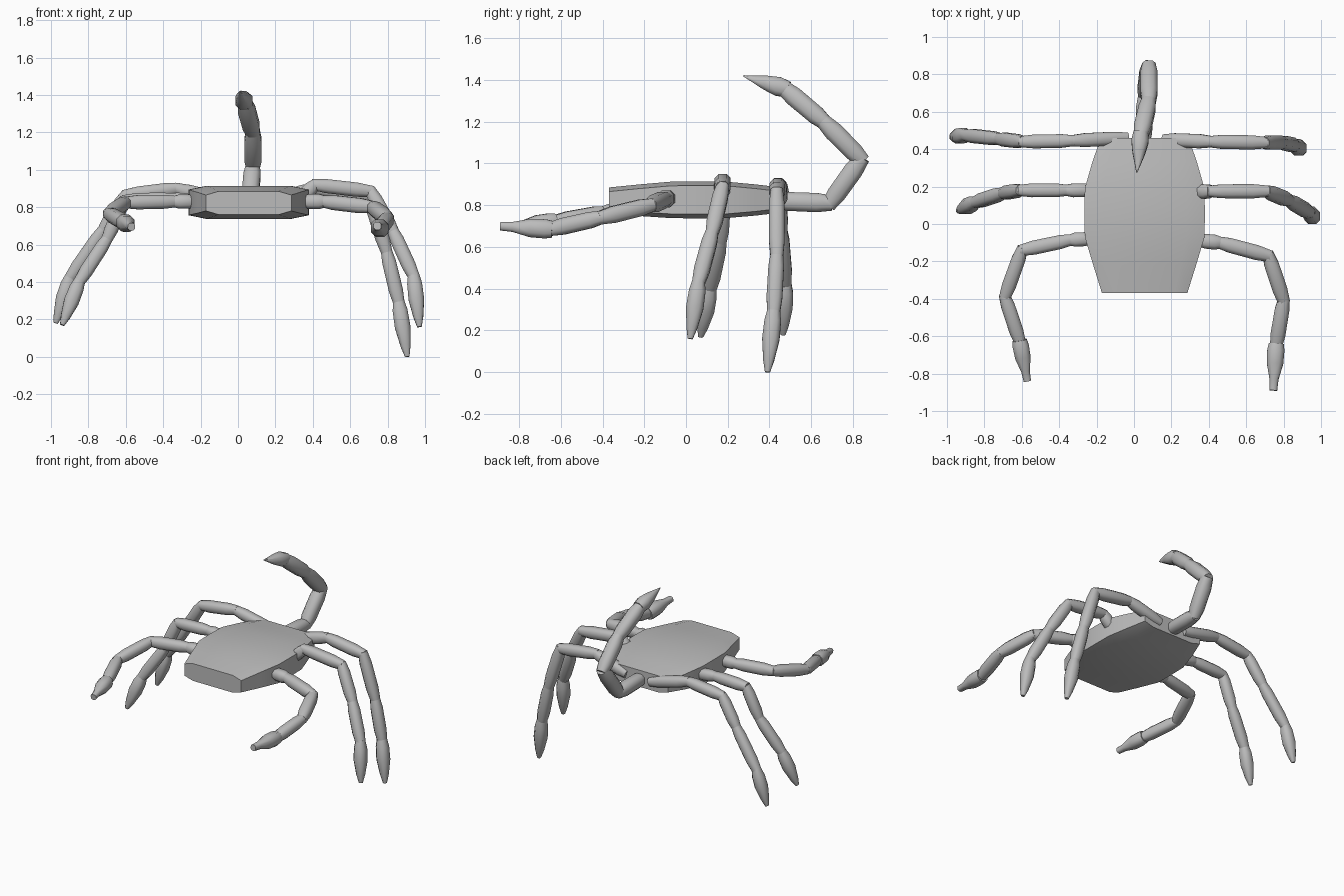
import bpy, bmesh
from mathutils import Vector

grey = bpy.data.materials.new("grey shell")
grey.diffuse_color = (0.5, 0.5, 0.5, 1)


def finish(name, bm, angle):
    bmesh.ops.recalc_face_normals(bm, faces=bm.faces)
    mesh = bpy.data.meshes.new(name)
    bm.to_mesh(mesh)
    bm.free()
    mesh.materials.append(grey)
    ob = bpy.data.objects.new(name, mesh)
    bpy.context.collection.objects.link(ob)
    bpy.ops.object.select_all(action='DESELECT')
    ob.select_set(True)
    bpy.context.view_layer.objects.active = ob
    bpy.ops.object.shade_smooth_by_angle(angle=angle)
    return ob


def loft(bm, rings):
    rows = [[bm.verts.new(p) for p in r] for r in rings]
    n = len(rows[0])
    for a, b in zip(rows, rows[1:]):
        for i in range(n):
            j = (i + 1) % n
            bm.faces.new((a[i], a[j], b[j], b[i]))
    bm.faces.new(rows[0])
    bm.faces.new(rows[-1])


# chamfered square cross-section
C = 0.5
SECTION = [(1, C), (C, 1), (-C, 1), (-1, C), (-1, -C), (-C, -1), (C, -1), (1, -C)]


def segment(bm, a, b, ref, size, profile):
    a, b = Vector(a), Vector(b)
    d = (b - a).normalized()
    u = (ref - d * ref.dot(d)).normalized()
    v = d.cross(u)
    loft(bm, [[a.lerp(b, t) + (u * x + v * y) * size * s for x, y in SECTION]
              for t, s in profile])


LINK = [(-0.06, 0.75), (0.2, 0.98), (0.75, 1.0), (1.04, 0.78)]
CLAW = [(-0.06, 0.75), (0.15, 1.05), (0.45, 1.1), (0.8, 0.7), (1.0, 0.32)]
PINCER = [(-0.04, 1.0), (0.1, 1.15), (0.4, 1.1), (0.75, 0.6), (1.0, 0.52)]
STING = [(-0.1, 0.85), (0.15, 1.0), (0.45, 0.75), (1.0, 0.06)]


def limb(name, points, ref, size, end):
    bm = bmesh.new()
    last = len(points) - 2
    for i, (a, b) in enumerate(zip(points, points[1:])):
        segment(bm, a, b, Vector(ref), size, end if i == last else LINK)
    finish(name, bm, 0.9)


# body: flat shell, widest in the middle
bm = bmesh.new()
rings = []
for y, w, lo, hi in [(-0.37, 0.228, 0.76, 0.885), (-0.22, 0.275, 0.748, 0.9),
                     (-0.07, 0.32, 0.738, 0.913), (0.05, 0.322, 0.737, 0.914),
                     (0.19, 0.32, 0.738, 0.913), (0.33, 0.28, 0.75, 0.9),
                     (0.46, 0.235, 0.765, 0.885)]:
    rings.append([(0.057 + sx * w, y, z) for sx, z in
                  [(-1, lo + 0.02), (-0.7, lo), (0.7, lo), (1, lo + 0.02),
                   (1, hi - 0.02), (0.7, hi), (-0.7, hi), (-1, hi - 0.02)]])
loft(bm, rings)
finish("body", bm, 0.9)

# walking legs
limb("back_left_leg", [(-0.05, 0.46, 0.83), (-0.33, 0.445, 0.90), (-0.60, 0.44, 0.865),
                       (-0.72, 0.455, 0.68), (-0.90, 0.475, 0.42), (-0.975, 0.465, 0.18)],
     (0, 1, 0), 0.037, CLAW)
limb("middle_left_leg", [(-0.22, 0.18, 0.83), (-0.36, 0.18, 0.845), (-0.61, 0.18, 0.835),
                         (-0.70, 0.165, 0.63), (-0.85, 0.115, 0.40), (-0.94, 0.07, 0.17)],
     (0, 1, 0), 0.037, CLAW)
limb("back_right_leg", [(0.17, 0.45, 0.83), (0.41, 0.44, 0.90), (0.70, 0.435, 0.86),
                        (0.795, 0.435, 0.56), (0.86, 0.42, 0.29), (0.905, 0.39, 0.0)],
     (0, 1, 0), 0.038, CLAW)
limb("middle_right_leg", [(0.33, 0.17, 0.84), (0.41, 0.175, 0.92), (0.71, 0.175, 0.885),
                          (0.83, 0.125, 0.67), (0.94, 0.06, 0.43), (0.97, 0.02, 0.16)],
     (0, 1, 0), 0.038, CLAW)

# front arms with blunt pincers
limb("left_arm", [(-0.24, -0.08, 0.83), (-0.34, -0.085, 0.83), (-0.60, -0.14, 0.825),
                  (-0.69, -0.39, 0.765), (-0.61, -0.63, 0.72), (-0.57, -0.84, 0.695)],
     (0, 0, 1), 0.038, PINCER)
limb("right_arm", [(0.36, -0.09, 0.83), (0.46, -0.10, 0.83), (0.72, -0.17, 0.80),
                   (0.80, -0.41, 0.74), (0.76, -0.65, 0.685), (0.745, -0.89, 0.70)],
     (0, 0, 1), 0.04, PINCER)

# arched tail with a sting
limb("tail", [(0.05, 0.44, 0.82), (0.06, 0.69, 0.81), (0.08, 0.84, 1.02),
              (0.08, 0.66, 1.20), (0.035, 0.47, 1.36), (0.015, 0.275, 1.42)],
     (1, 0, 0), 0.046, STING)
